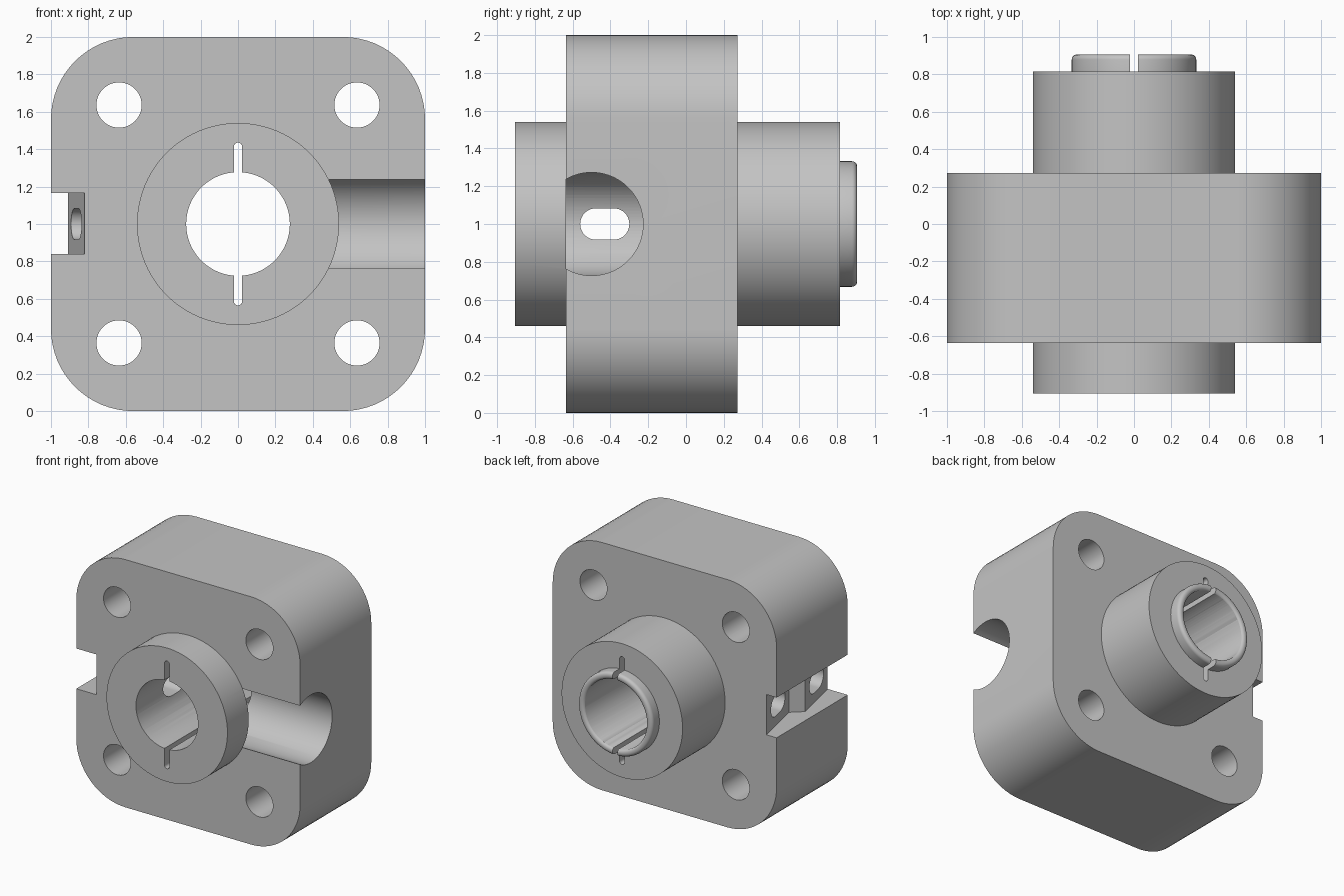
import bpy, bmesh, math
from mathutils import Vector, Matrix

old = bpy.data.objects.get("Cube")
if old:
    bpy.data.objects.remove(old, do_unlink=True)

MID = 1.0                      # height of the main axis
FRONT, BACK = -0.635, 0.272    # block faces
BORE = 0.277


def rounded(hw, hh, r, cu=0.0, cv=MID, seg=16):
    """Outline of a rounded rectangle; it becomes a circle when hw = hh = r."""
    pts = []
    for q, (su, sv) in enumerate([(1, 1), (-1, 1), (-1, -1), (1, -1)]):
        for i in range(seg + 1):
            a = math.pi / 2 * (q + i / seg)
            p = Vector((cu + su * (hw - r) + r * math.cos(a),
                        cv + sv * (hh - r) + r * math.sin(a)))
            if not pts or ((p - pts[-1]).length > 1e-5 and (p - pts[0]).length > 1e-5):
                pts.append(p)
    return pts


def circle(r, cu=0.0, cv=MID, seg=16):
    return rounded(r, r, r, cu, cv, seg)


def finish(name, bm):
    bmesh.ops.recalc_face_normals(bm, faces=bm.faces)
    mesh = bpy.data.meshes.new(name)
    bm.to_mesh(mesh)
    bm.free()
    obj = bpy.data.objects.new(name, mesh)
    bpy.context.collection.objects.link(obj)
    return obj


def prism(name, outline, axis, lo, hi):
    """Extrude an outline along the x, y or z axis."""
    place = {"x": lambda p, t: (t, p[0], p[1]),
             "y": lambda p, t: (p[0], t, p[1]),
             "z": lambda p, t: (p[0], p[1], t)}[axis]
    bm = bmesh.new()
    base = bm.faces.new([bm.verts.new(place(p, lo)) for p in outline])
    top = bmesh.ops.extrude_face_region(bm, geom=[base])["geom"]
    shift = Vector(place((0, 0), hi - lo))
    bmesh.ops.translate(bm, vec=shift, verts=[v for v in top if isinstance(v, bmesh.types.BMVert)])
    return finish(name, bm)


def lathe(name, profile, steps=96):
    """Spin (radius, y) points around the main axis."""
    bm = bmesh.new()
    verts = [bm.verts.new((r, y, MID)) for r, y in profile]
    edges = [bm.edges.new(pair) for pair in zip(verts, verts[1:])]
    bmesh.ops.spin(bm, geom=verts + edges, cent=(0, 0, MID), axis=(0, 1, 0),
                   angle=math.tau, steps=steps, use_duplicate=False)
    bmesh.ops.remove_doubles(bm, verts=bm.verts, dist=1e-5)
    return finish(name, bm)


def combine(body, tool, operation):
    mod = body.modifiers.new(tool.name, "BOOLEAN")
    mod.operation, mod.solver, mod.object = operation, "EXACT", tool
    bpy.context.view_layer.objects.active = body
    bpy.ops.object.modifier_apply(modifier=mod.name)
    bpy.data.objects.remove(tool, do_unlink=True)


def add(tool):
    combine(body, tool, "UNION")


def cut(tool):
    combine(body, tool, "DIFFERENCE")


# Rounded square block and rear hub
body = prism("flanged_bushing_block", rounded(1.0, 1.0, 0.44), "y", FRONT, BACK)
add(prism("rear_hub", circle(0.54, seg=24), "y", 0.0, 0.815))

# Raised ring with a rounded rim behind the hub
rim, y_end, f = 0.333, 0.906, 0.027
arc = [math.pi / 2 * i / 6 for i in range(7)]
profile = [(0, 0.6), (rim, 0.6)]
profile += [(rim - f + f * math.cos(a), y_end - f + f * math.sin(a)) for a in arc]
profile += [(BORE + f - 0.003 - f * math.sin(a), y_end - f + f * math.cos(a)) for a in arc]
profile += [(0, y_end - f - 0.01)]
add(lathe("rear_ring", profile))

# Cross bore from the left side, open to the front face
cut(prism("cross_bore", circle(0.273, -0.5, MID, 24), "x", 0.0, 1.2))

# Side notch with two sloped seats
seats = [(-1.2, 0.4), (-0.935, 0.4), (-0.91, BACK), (-0.82, -0.14),
         (-0.91, -0.22), (-0.82, FRONT), (-0.80, -0.75), (-1.2, -0.75)]
cut(prism("side_notch", seats, "z", 0.84, 1.165))

# Front collar
add(prism("front_collar", circle(0.54, seg=24), "y", -0.906, FRONT))

# Main bore and its two key slots
cut(prism("main_bore", circle(BORE, seg=24), "y", -1.2, 1.2))
cut(prism("key_slot", rounded(0.022, 0.435, 0.022, seg=6), "y", -1.2, 1.2))

# Oblong ports through the seats into the bore
for y in (-0.43, 0.06):
    cut(prism("port", rounded(0.13, 0.083, 0.083, y, seg=10), "x", -1.2, 0.0))

# Four bolt holes
for sx in (-1, 1):
    for sz in (-1, 1):
        cut(prism("bolt_hole", circle(0.121, 0.636 * sx, MID + 0.636 * sz, 12), "y", -1.2, 1.2))

# Grey metal
mat = bpy.data.materials.new("grey_metal")
mat.use_nodes = True
grey = (0.55, 0.55, 0.55, 1)
mat.diffuse_color = grey
mat.node_tree.nodes["Principled BSDF"].inputs["Base Color"].default_value = grey
body.data.materials.clear()
body.data.materials.append(mat)
for poly in body.data.polygons:
    poly.material_index = 0

bpy.ops.object.select_all(action="DESELECT")
body.select_set(True)
bpy.context.view_layer.objects.active = body
bpy.ops.object.shade_smooth_by_angle(angle=math.radians(30))
